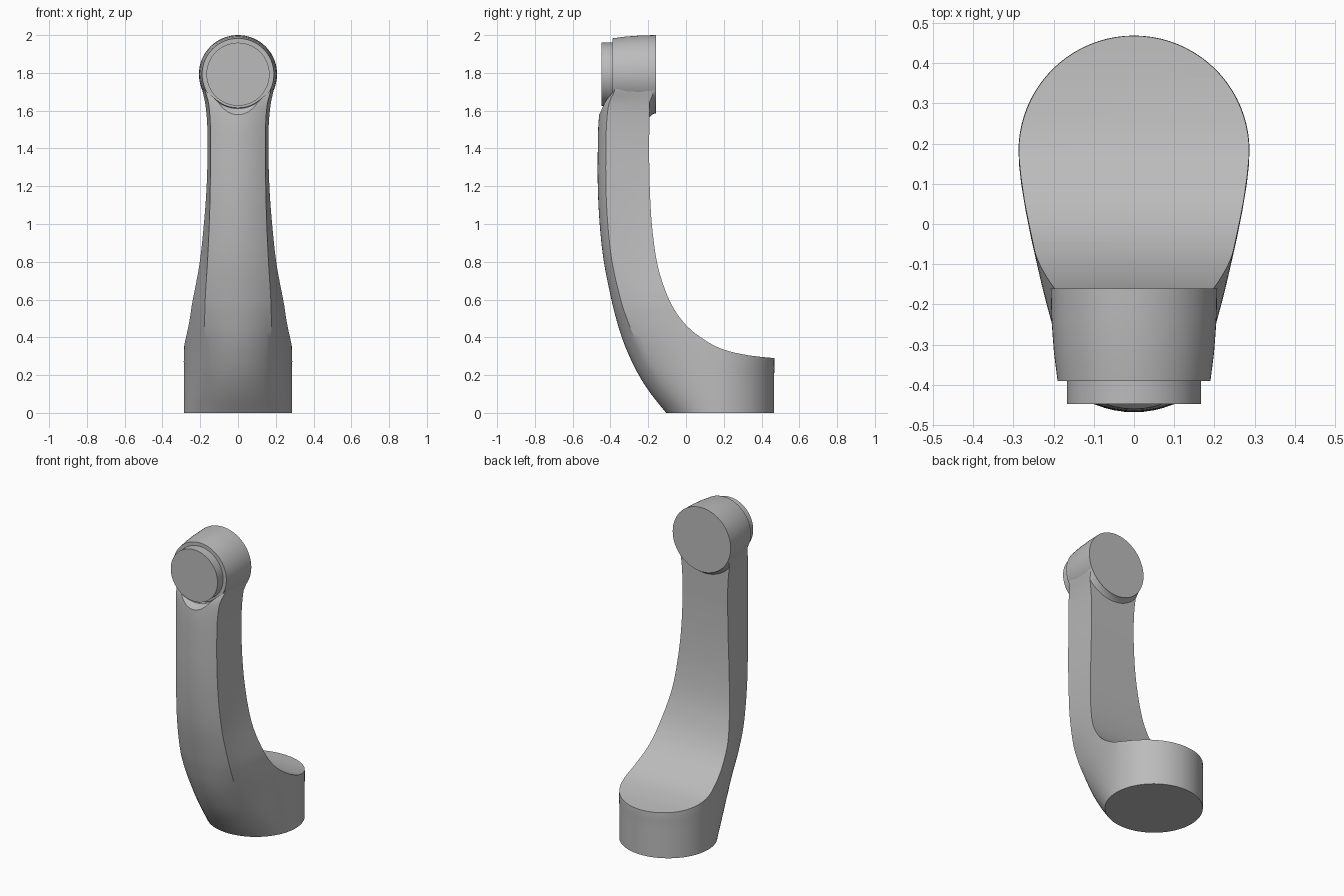
import bpy, bmesh, math
from mathutils import Matrix

if "Cube" in bpy.data.objects:
    bpy.data.objects.remove(bpy.data.objects["Cube"])

grey = bpy.data.materials.new("plain grey")
grey.use_nodes = True
COLOUR = (0.5, 0.5, 0.5, 1)
grey.diffuse_color = COLOUR
grey.node_tree.nodes["Principled BSDF"].inputs["Base Color"].default_value = COLOUR


def add_object(name, bm):
    bmesh.ops.recalc_face_normals(bm, faces=bm.faces)
    mesh = bpy.data.meshes.new(name)
    bm.to_mesh(mesh)
    bm.free()
    mesh.materials.append(grey)
    obj = bpy.data.objects.new(name, mesh)
    bpy.context.collection.objects.link(obj)
    return obj


def spline(rows, steps):
    """Smooth curve through rows of values."""
    out = []
    for i in range(len(rows) - 1):
        quad = [rows[max(i - 1, 0)], rows[i], rows[i + 1], rows[min(i + 2, len(rows) - 1)]]
        for s in range(steps):
            t = s / steps
            out.append([b + t / 2 * (c - a + t * (2*a - 5*b + 4*c - d + t * (3 * (b - c) + d - a)))
                        for a, b, c, d in zip(*quad)])
    return out + [rows[-1]]


def loft(name, rings):
    """Closed skin over equal rings, with flat ends."""
    bm = bmesh.new()
    loops = [[bm.verts.new(p) for p in ring] for ring in rings]
    n = len(loops[0])
    for lo, hi in zip(loops, loops[1:]):
        for i in range(n):
            j = (i + 1) % n
            bm.faces.new((lo[i], lo[j], hi[j], hi[i]))
    bm.faces.new(loops[0])
    bm.faces.new(loops[-1])
    return add_object(name, bm)


AXIS_Z = 1.793


def turned(name, profile, sides=64):
    """Round part along y from (y, radius) pairs."""
    angles = [math.tau * i / sides for i in range(sides)]
    return loft(name, [[(r * math.cos(a), y, AXIS_Z + r * math.sin(a)) for a in angles]
                       for y, r in profile])


def cut(target, cutter):
    mod = target.modifiers.new("cut", 'BOOLEAN')
    mod.operation = 'DIFFERENCE'
    mod.solver = 'EXACT'
    mod.object = cutter
    bpy.context.view_layer.objects.active = target
    bpy.ops.object.modifier_apply(modifier=mod.name)
    bpy.data.objects.remove(cutter)


# Arm sections: height, widest y, front y, half width, half width of front face
sections = [
    (0, .18, -.105, .287, .2), (.1, .18, -.185, .287, .2), (.2, .18, -.25, .287, .2),
    (.3, .18, -.3, .287, .2), (.4, .16, -.34, .284, .2), (.5, .08, -.37, .27, .195),
    (.6, 0, -.395, .254, .185), (.8, -.08, -.435, .214, .163), (1, -.12, -.457, .188, .152),
    (1.2, -.12, -.467, .172, .147), (1.4, -.12, -.467, .166, .145),
    (1.54, -.12, -.463, .169, .147), (1.64, -.12, -.45, .18, .156),
    (1.71, -.12, -.42, .192, .175), (1.79, -.12, -.41, .203, .185),
]
STEPS = 16


def arm_ring(z, mid, front, wide, edge):
    blend = min(z / .9, 1)
    blend *= blend * (3 - 2 * blend)
    corner = STEPS * 2 // 3
    bulge = .043
    half = []
    for i in range(STEPS + 1):
        a = math.pi / 2 * i / STEPS
        rx, ry = wide * math.cos(a), mid - (mid - front) * math.sin(a)
        if i <= corner:
            k = i / corner
            x, y = wide + (edge - wide) * k, mid + (front + bulge - mid) * k
        else:
            k = (STEPS - i) / (STEPS - corner)
            x, y = edge * k, front + bulge * k * k
        half.append((rx + (x - rx) * blend, ry + (y - ry) * blend, z))
    mirrored = [(-x, y, h) for x, y, h in reversed(half[:-1])]
    back = [(-wide * math.cos(a), mid + .287 * math.sin(a), z)
            for a in (math.pi * i / 40 for i in range(1, 40))]
    return half + mirrored + back


arm = loft("arm", [arm_ring(*row) for row in spline(sections, 4)])

# Scooped inner side of the arm
inner = spline([(.6, .28), (.47, .29), (.33, .305), (.2, .335), (.1, .385), (0, .465),
                (-.08, .58), (-.14, .74), (-.17, .9), (-.188, 1.1), (-.195, 1.35),
                (-.194, 1.52), (-.19, 1.9)], 4) + [(.6, 1.9)]
scoop = loft("scoop_cutter", [[(x, y, z) for y, z in inner] for x in (-.5, .5)])
cut(scoop, turned("collar_cutter", [(-.22, .265), (-.195, .23), (-.175, .211), (-.161, .206)]))
cut(arm, scoop)

# Seat for the cap at the top of the arm
cut(arm, turned("seat_cutter", [(-.389, .185), (-.41, .178), (-.43, .182), (-.462, .217), (-.52, .27)]))

# Head and its front cap
head = turned("head", [(-.16, .207), (-.24, .205), (-.32, .199), (-.39, .19)])
cap = turned("head_cap", [(-.3, .167), (-.447, .167)])

for obj in (arm, head, cap):
    bpy.ops.object.select_all(action='DESELECT')
    obj.select_set(True)
    bpy.context.view_layer.objects.active = obj
    bpy.ops.object.shade_smooth_by_angle(angle=math.radians(30))
